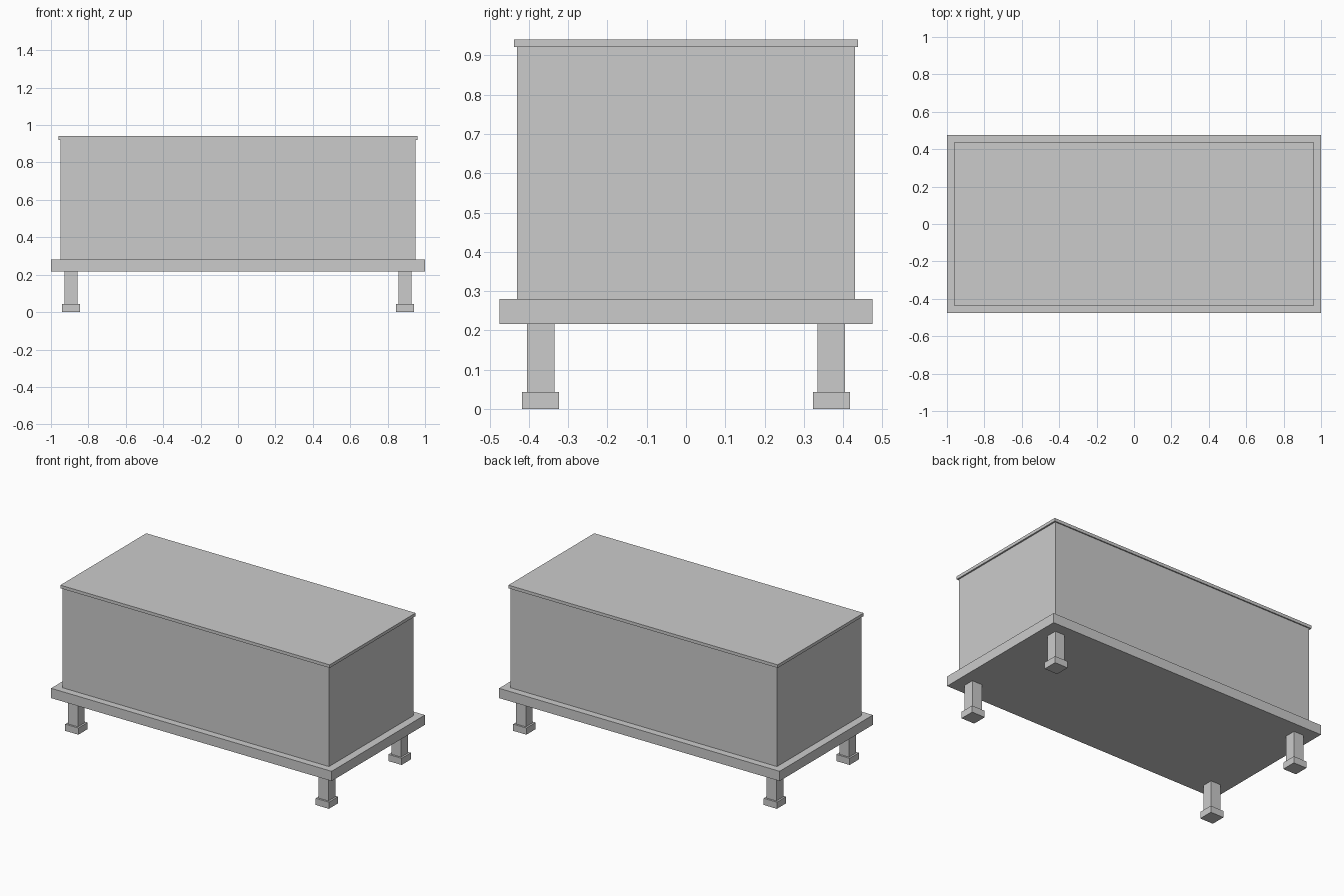
import bpy

if "Cube" in bpy.data.objects:
    bpy.data.objects.remove(bpy.data.objects["Cube"])


def box(name, center_xy, size_xy, z0, z1):
    """Flat-faced box spanning z0..z1."""
    bpy.ops.mesh.primitive_cube_add(size=1, location=(*center_xy, (z0 + z1) / 2))
    obj = bpy.context.object
    obj.name = name
    obj.scale = (*size_xy, z1 - z0)
    bpy.ops.object.transform_apply(location=False, rotation=False, scale=True)
    return obj


# Chest: base board, body and thin overhanging lid
box("base_board", (0, 0), (2.0, 0.95), 0.217, 0.28)
box("chest_body", (0, 0), (1.9, 0.86), 0.28, 0.921)
box("lid", (0, 0), (1.92, 0.875), 0.921, 0.941)

# Four legs, each standing on a wider foot block
for x_name, sx in (("left", -1), ("right", 1)):
    for y_name, sy in (("front", -1), ("back", 1)):
        pos = (sx * 0.893, sy * 0.37)
        box(f"{y_name}_{x_name}_leg", pos, (0.07, 0.07), 0.043, 0.217)
        box(f"{y_name}_{x_name}_foot", pos, (0.094, 0.094), 0.0, 0.043)
